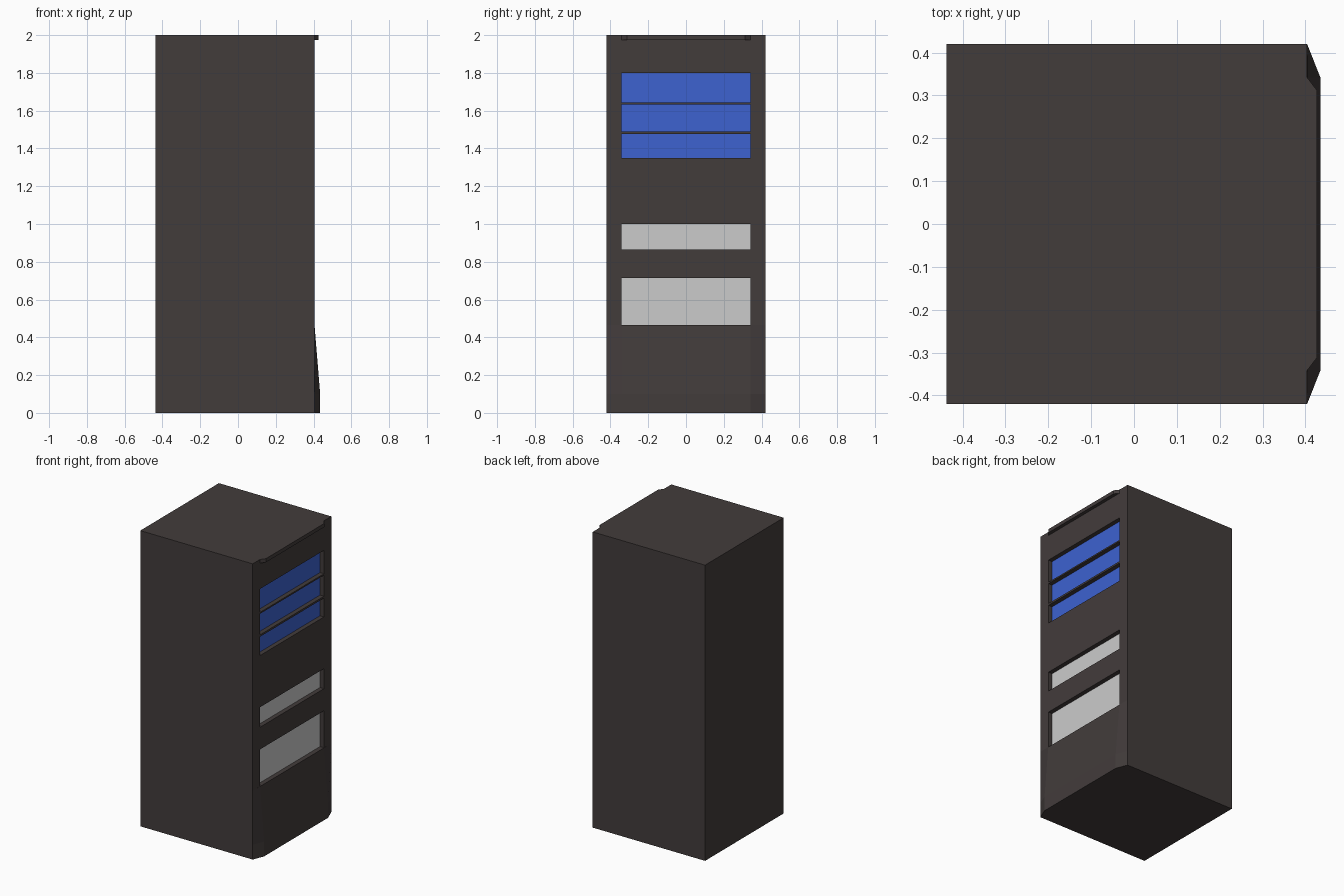
import bpy
import bmesh

cube = bpy.data.objects.get("Cube")
if cube:
    bpy.data.objects.remove(cube, do_unlink=True)


def make_material(name, colour):
    mat = bpy.data.materials.new(name)
    mat.use_nodes = True
    rgba = (*colour, 1.0)
    mat.diffuse_color = rgba
    mat.node_tree.nodes["Principled BSDF"].inputs["Base Color"].default_value = rgba
    return mat


CHARCOAL = make_material("charcoal", (0.055, 0.045, 0.044))
BLUE = make_material("blue panel", (0.047, 0.123, 0.63))
PALE = make_material("pale grey panel", (0.6, 0.6, 0.6))

BACK, FACE, KICK = -0.437, 0.404, 0.435   # depth positions along x
HALF, PANEL = 0.42, 0.342                 # half widths along y
RECESS = 0.03


def finish(name, bm, mats):
    bmesh.ops.recalc_face_normals(bm, faces=bm.faces)
    mesh = bpy.data.meshes.new(name)
    bm.to_mesh(mesh)
    bm.free()
    for mat in mats:
        mesh.materials.append(mat)
    obj = bpy.data.objects.new(name, mesh)
    bpy.context.collection.objects.link(obj)
    return obj


def loft(name, sections, mats):
    """Skin closed rings of equal point count and cap both ends."""
    bm = bmesh.new()
    rings = [[bm.verts.new(p) for p in ring] for ring in sections]
    for low, high in zip(rings, rings[1:]):
        for i in range(len(low)):
            j = (i + 1) % len(low)
            bm.faces.new((low[i], low[j], high[j], high[i]))
    bm.faces.new(rings[0])
    bm.faces.new(rings[-1])
    bmesh.ops.remove_doubles(bm, verts=bm.verts, dist=0.0005)
    return finish(name, bm, mats)


def trapezoid(z, front, wide, narrow):
    return [(FACE, -wide, z), (front, -narrow, z), (front, narrow, z), (FACE, wide, z)]


# Cabinet with recessed panels: (bottom, top, material slot)
panels = [(0.465, 0.715, 2), (0.865, 1.0, 2),
          (1.35, 1.477, 1), (1.49, 1.632, 1), (1.642, 1.8, 1)]
bm = bmesh.new()
bmesh.ops.create_cube(bm, size=1)
for v in bm.verts:
    v.co = (FACE if v.co.x > 0 else BACK, HALF * (1 if v.co.y > 0 else -1),
            2 if v.co.z > 0 else 0)
bm.normal_update()


def panel_side():
    return [f for f in bm.faces if f.normal.x > 0.9]


cuts = [((0, y, 0), (0, 1, 0)) for y in (-PANEL, PANEL)]
cuts += [((0, 0, z), (0, 0, 1)) for low, high, _ in panels for z in (low, high)]
for point, normal in cuts:
    faces = panel_side()
    edges = {e for f in faces for e in f.edges}
    verts = {v for f in faces for v in f.verts}
    bmesh.ops.bisect_plane(bm, geom=faces + list(edges) + list(verts),
                           plane_co=point, plane_no=normal)
    bm.normal_update()

for low, high, slot in panels:
    cell = [f for f in panel_side()
            if abs(f.calc_center_median().y) < 0.1
            and low < f.calc_center_median().z < high]
    pushed = bmesh.ops.extrude_discrete_faces(bm, faces=cell)["faces"]
    for f in pushed:
        f.material_index = slot
        bmesh.ops.translate(bm, verts=f.verts, vec=(-RECESS, 0, 0))
    bm.normal_update()
finish("cabinet", bm, [CHARCOAL, BLUE, PALE])

# Sloping kick plate with bevelled ends
loft("kick_plate", [trapezoid(0, KICK, HALF, PANEL),
                    trapezoid(0.1, KICK, HALF, PANEL),
                    trapezoid(0.465, FACE + 0.001, HALF, PANEL)], [CHARCOAL])

# Slim lip along the top edge
loft("top_lip", [trapezoid(z, 0.427, PANEL, 0.312) for z in (1.975, 2.0)], [CHARCOAL])
